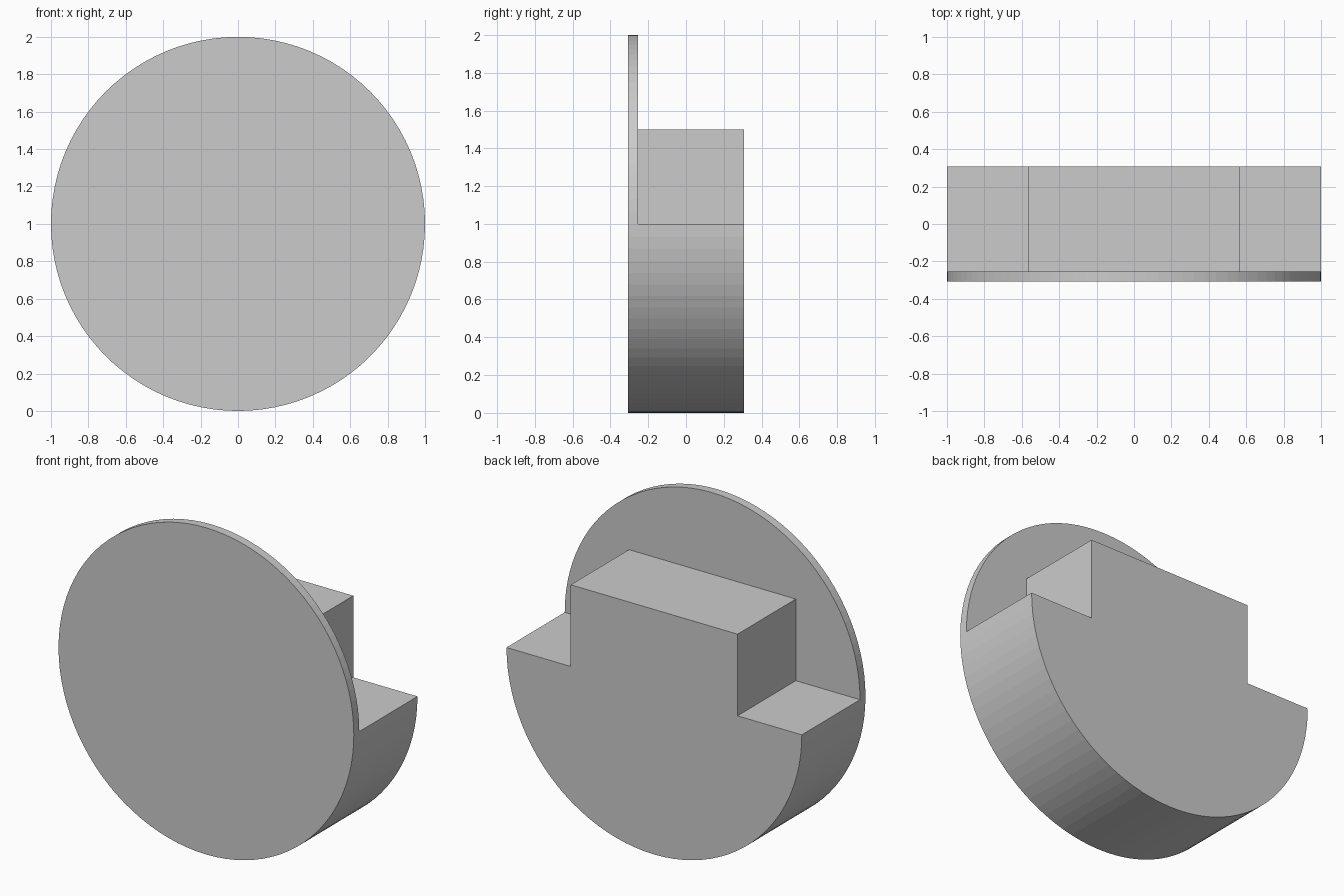
import bpy, bmesh, math

if "Cube" in bpy.data.objects:
    bpy.data.objects.remove(bpy.data.objects["Cube"])

HALF_DEPTH = 0.308   # half of total thickness
PLATE_BACK = -0.255  # back face of the thin front plate
SIDES = 96


def prism(name, outline, y0, y1):
    """Extrude an x/z outline along y."""
    bm = bmesh.new()
    face = bm.faces.new([bm.verts.new((x, y0, z)) for x, z in outline])
    extruded = bmesh.ops.extrude_face_region(bm, geom=[face])["geom"]
    verts = [g for g in extruded if isinstance(g, bmesh.types.BMVert)]
    bmesh.ops.translate(bm, verts=verts, vec=(0, y1 - y0, 0))
    bmesh.ops.recalc_face_normals(bm, faces=bm.faces)
    mesh = bpy.data.meshes.new(name)
    bm.to_mesh(mesh)
    bm.free()
    obj = bpy.data.objects.new(name, mesh)
    bpy.context.collection.objects.link(obj)
    return obj


# Full round disc
angles = [2 * math.pi * i / SIDES for i in range(SIDES)]
disc = prism("stepped_disc", [(math.cos(a), 1 + math.sin(a)) for a in angles],
             -HALF_DEPTH, HALF_DEPTH)

# Stepped cutter leaves the thin plate, lower half and raised block
half = [(0.565, 1.5), (0.565, 1.0), (1.5, 1.0), (1.5, 2.5)]
cutter = prism("step_cutter", half + [(-x, z) for x, z in reversed(half)],
               PLATE_BACK, 0.6)
cutter.hide_render = True

cut = disc.modifiers.new("step_cut", "BOOLEAN")
cut.operation = "DIFFERENCE"
cut.solver = "EXACT"
cut.object = cutter
bpy.context.view_layer.objects.active = disc
disc.select_set(True)
bpy.ops.object.modifier_apply(modifier=cut.name)
bpy.data.objects.remove(cutter)
